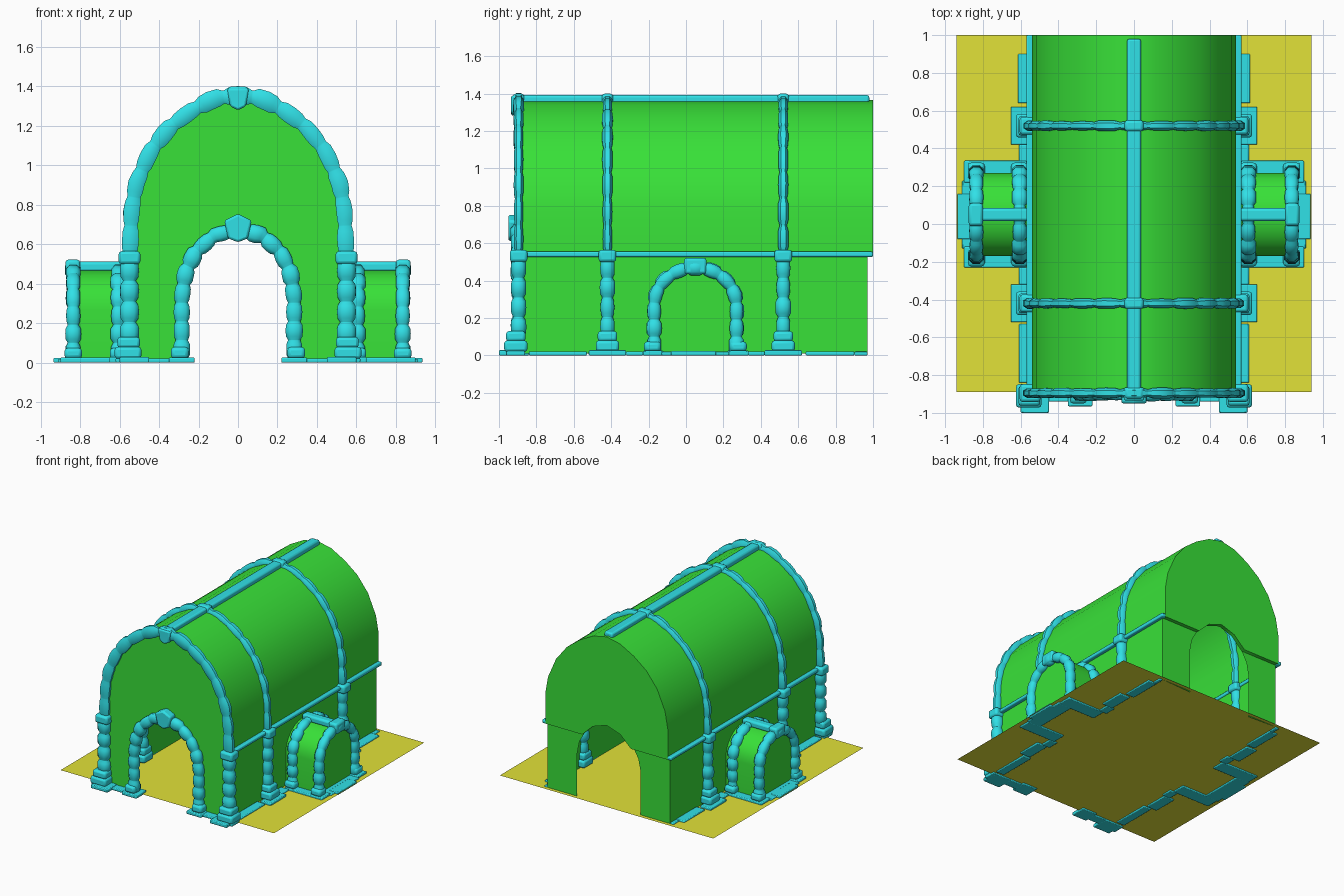
import bpy, bmesh, math, random
from mathutils import Vector

if "Cube" in bpy.data.objects:
    bpy.data.objects.remove(bpy.data.objects["Cube"])

random.seed(4)


def material(name, rgb):
    m = bpy.data.materials.new(name)
    m.diffuse_color = (*rgb, 1)
    m.use_nodes = True
    m.node_tree.nodes["Principled BSDF"].inputs["Base Color"].default_value = m.diffuse_color
    return m


GREEN = material("wall_green", (0.04, 0.75, 0.04))
CYAN = material("stone_cyan", (0.03, 0.75, 0.8))
YELLOW = material("floor_yellow", (0.76, 0.76, 0.04))


def finish(name, bm, mat, mirror=False, bevel=0, angle=50):
    bmesh.ops.recalc_face_normals(bm, faces=bm.faces)
    me = bpy.data.meshes.new(name)
    bm.to_mesh(me)
    bm.free()
    me.materials.append(mat)
    me.shade_smooth()
    me.set_sharp_from_angle(angle=math.radians(angle))
    ob = bpy.data.objects.new(name, me)
    bpy.context.collection.objects.link(ob)
    if bevel:
        b = ob.modifiers.new("Bevel", 'BEVEL')
        b.width, b.segments = bevel, 2
    if mirror:
        ob.modifiers.new("Mirror", 'MIRROR')
    return ob


def front_plane(y):          # u = x, v = z, d = depth along y
    return lambda u, v, d: Vector((u, y + d, v))


def side_plane(x, yc):       # u = y, v = z, d = depth along x
    return lambda u, v, d: Vector((x + d, yc + u, v))


def full(half):
    """Half profile ending on the centre line -> full symmetric profile."""
    return half + [(-u, v) for u, v in reversed(half[:-1])]


def sheet(name, pts, place, a, b, **kw):
    """Open profile swept straight from depth a to b."""
    bm = bmesh.new()
    r0, r1 = ([bm.verts.new(place(u, v, d)) for u, v in pts] for d in (a, b))
    for i in range(len(pts) - 1):
        bm.faces.new((r0[i], r0[i + 1], r1[i + 1], r1[i]))
    return finish(name, bm, GREEN, **kw)


def prism(name, pts, place, depth, mat, **kw):
    """Filled outline, extruded by depth (0 = a flat panel)."""
    bm = bmesh.new()
    r0 = [bm.verts.new(place(u, v, 0)) for u, v in pts]
    bm.faces.new(r0)
    if depth:
        r1 = [bm.verts.new(place(u, v, depth)) for u, v in pts]
        bm.faces.new(r1[::-1])
        for i in range(len(pts)):
            j = (i + 1) % len(pts)
            bm.faces.new((r0[i], r0[j], r1[j], r1[i]))
    return finish(name, bm, mat, **kw)


def boxes(name, items, mat=CYAN, bevel=0.01, mirror=True):
    """Blocks given as (x0, x1, y0, y1, z0, z1)."""
    bm = bmesh.new()
    for x0, x1, y0, y1, z0, z1 in items:
        vs = bmesh.ops.create_cube(bm, size=1)["verts"]
        for v in vs:
            v.co = Vector((x0 + (v.co.x + .5) * (x1 - x0), y0 + (v.co.y + .5) * (y1 - y0),
                           z0 + (v.co.z + .5) * (z1 - z0)))
    return finish(name, bm, mat, mirror=mirror, bevel=bevel)


def stones(name, pts, place, hn, hd, n, mirror=False):
    """Chain of n rounded stones along a path; hn/hd = half size across and in depth."""
    pts = [Vector(p) for p in pts]
    lens = [(b - a).length for a, b in zip(pts, pts[1:])]
    total = sum(lens)

    def at(s):
        for i, l in enumerate(lens):
            if s <= l or i == len(lens) - 1:
                return pts[i].lerp(pts[i + 1], s / l)
            s -= l

    section = [(1, .5), (.5, 1), (-.5, 1), (-1, .5), (-1, -.5), (-.5, -1), (.5, -1), (1, -.5)]
    bm = bmesh.new()
    prev = first = None
    for i in range(n):
        k = random.uniform(.92, 1.12)
        for f, s in ((.02, .8), (.2, k), (.5, k * 1.05), (.8, k), (.98, .8)):
            t = (i + f) / n * total
            t0, t1 = max(0, t - .03), min(total, t + .03)
            tan = (at(t1) - at(t0)).normalized()
            c, nor = at(t), Vector((-tan.y, tan.x))
            ring = []
            for a, b in section:
                p = c + nor * a * hn * s
                ring.append(bm.verts.new(place(p.x, p.y, b * hd * s)))
            if prev:
                for j in range(8):
                    bm.faces.new((prev[j], prev[j - 1], ring[j - 1], ring[j]))
            first = first or ring
            prev = ring
    bm.faces.new(first)
    bm.faces.new(prev)
    return finish(name, bm, CYAN, mirror=mirror)


# Floor
prism("floor", [(-.94, -.89), (.94, -.89), (.94, 1), (-.94, 1)],
      lambda u, v, d: Vector((u, v, .01)), 0, YELLOW)

# Main vault and side walls
VAULT = [(.54, .53), (.54, .77), (.515, .91), (.445, 1.07), (.35, 1.19), (.24, 1.275), (.12, 1.34), (0, 1.365)]
DOOR = [(.28, 0), (.28, .35), (.26, .45), (.215, .53), (.12, .62), (0, .66)]
sheet("vault_roof", full(VAULT), front_plane(0), -.89, 1)
sheet("side_wall", [(.54, .01), (.54, .53)], front_plane(0), -.89, .97, mirror=True)

# End walls: upper gable with the arch notch, lower piers beside the doorway
gable = full(VAULT) + [(-u, v) for u, v in DOOR[3:]] + [(u, v) for u, v in DOOR[3:5]][::-1]
pier = [(.54, .01), (.54, .53)] + DOOR[3::-1]
prism("front_gable", gable, front_plane(-.89), 0, GREEN)
prism("front_pier", pier, front_plane(-.885), 0, GREEN, mirror=True)
prism("back_gable", gable, front_plane(1), -.03, GREEN)
prism("back_pier", pier, front_plane(.97), 0, GREEN, mirror=True)

# Stone ribs with pillars, collars and plinths
RIB = full([(.548, .55)] + VAULT[1:-1] + [(0, 1.355)])
for label, y in (("front", -.895), ("middle", -.42), ("rear", .52)):
    stones(label + "_rib", RIB, front_plane(y), .036 if y > -.8 else .042, .025, 15)
    stones(label + "_pillar", [(.55, .1), (.55, .52)], front_plane(y), .042, .036, 4, mirror=True)
    yp = y - .015 if y < -.8 else y
    boxes(label + "_pillar_blocks", [
        (.495, .605, y - .047, y + .047, .5, .565),
        (.49, .625, yp - .062, yp + .062, .02, .08),
        (.497, .612, yp - .052, yp + .052, .075, .13)], bevel=.015)
    boxes(label + "_rib_crown", [(-.05, .05, y - .03, y + .03, 1.32, 1.4)], bevel=.015, mirror=False)
prism("front_keystone", [(-.055, 1.39), (.055, 1.39), (.04, 1.3), (0, 1.28), (-.04, 1.3)],
      front_plane(-.935), .07, CYAN, bevel=.01)

# Ridge beam and eaves band
boxes("ridge_beam", [(-.037, .037, -.9, .98, 1.345, 1.392)], bevel=.012, mirror=False)
boxes("eaves_band", [(.53, .57, -.9, 1, .527, .555)], bevel=.008)

# Front doorway surround
stones("door_arch", full([(.285, .02), (.285, .33), (.265, .46), (.215, .56), (.12, .645), (0, .675)]),
       front_plane(-.9), .04, .034, 17)
boxes("door_feet", [(.25, .34, -.95, -.85, .02, .08)], bevel=.018)
prism("door_keystone", [(-.07, .72), (0, .755), (.07, .72), (.05, .63), (0, .61), (-.05, .63)],
      front_plane(-.95), .08, CYAN, bevel=.012)

# Side porches
YC = .05
BARREL = full([(.22, .01), (.22, .27)] +
              [(.22 * math.cos(math.radians(a)), .27 + .2 * math.sin(math.radians(a)))
               for a in range(15, 90, 15)] + [(0, .47)])
sheet("porch_vault", BARREL, side_plane(0, YC), .54, .83, mirror=True)
prism("porch_end_wall", BARREL, side_plane(.83, YC), 0, GREEN, mirror=True)
for label, x in (("inner", .605), ("outer", .835)):
    stones("porch_" + label + "_arch", BARREL, side_plane(x, YC), .036, .036, 13, mirror=True)
    boxes("porch_" + label + "_feet", [(x - .045, x + .045, YC + s * .23 - .045, YC + s * .23 + .045, .02, .075)
                                       for s in (-1, 1)], bevel=.018)
boxes("porch_ridge", [(.55, .86, YC - .035, YC + .035, .46, .512),
                      (.8, .875, YC - .06, YC + .06, .435, .522)], bevel=.015)

# Thin footing slabs around the base
boxes("footing_slabs", [
    (.54, .615, .64, .9, 0, .022), (.54, .57, .9, .97, 0, .02),
    (.56, .652, .42, .62, 0, .028), (.54, .61, .33, .42, 0, .022),
    (.56, .652, -.52, -.32, 0, .028), (.54, .61, -.32, -.23, 0, .022),
    (.54, .61, -.84, -.53, 0, .022), (.45, .6, -1, -.86, 0, .028),
    (.59, .62, -.96, -.86, 0, .024),
    (.57, .9, -.23, -.12, 0, .026), (.57, .9, .22, .335, 0, .026),
    (.79, .91, -.13, .23, 0, .02), (.86, .935, -.08, .16, 0, .024),
    (.22, .35, -.965, -.84, 0, .026), (.34, .46, -.94, -.86, 0, .022)], bevel=.006)
